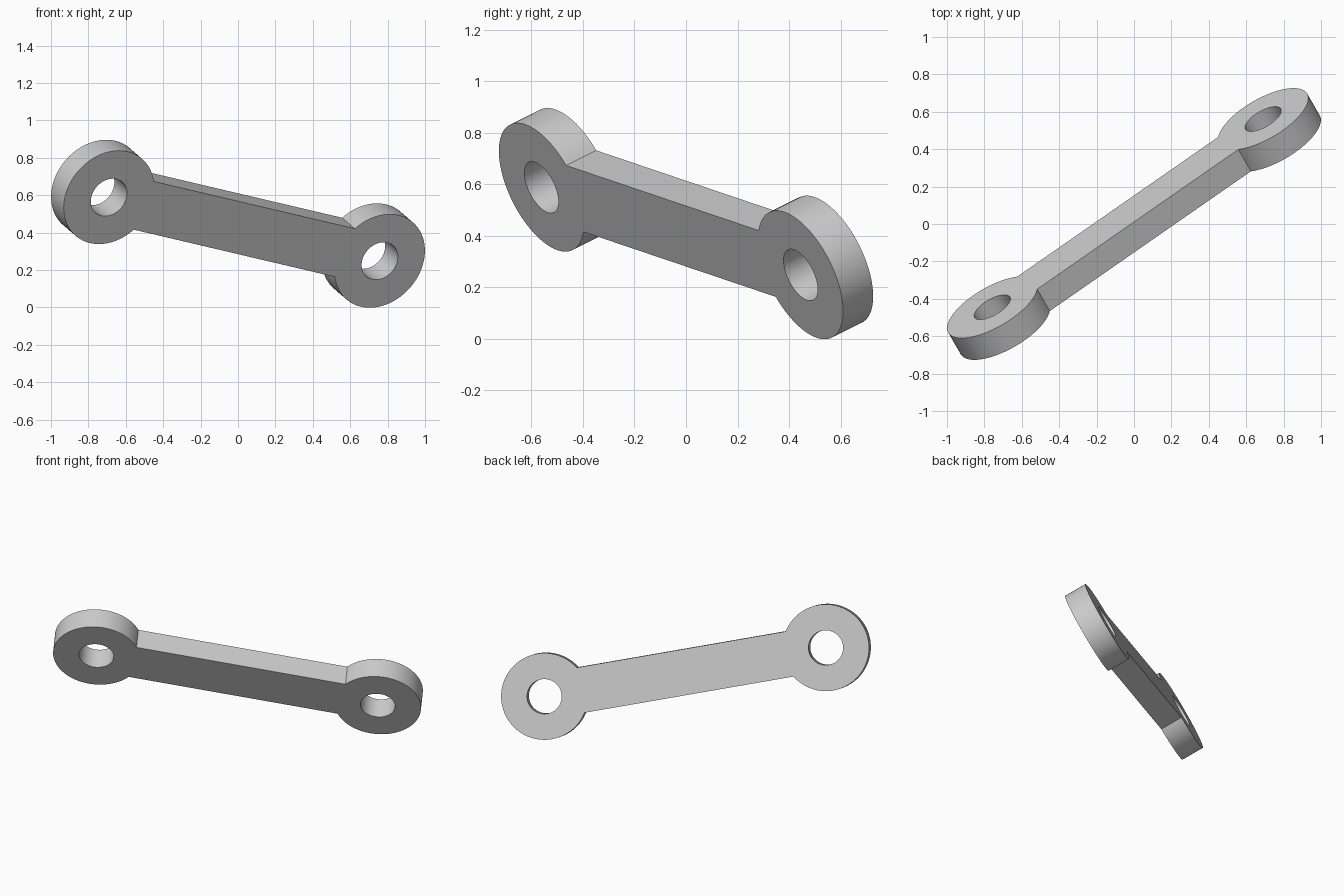
import bpy, bmesh
from math import asin, cos, sin, pi
from mathutils import Matrix, Vector

cube = bpy.data.objects.get("Cube")
if cube:
    bpy.data.objects.remove(cube, do_unlink=True)

EYE_R, HOLE_R = 0.272, 0.109      # ring and bore radii
BAR_W, THICK = 0.287, 0.147       # bar width, plate thickness
HALF_SPAN = Vector((0.724, 0.503, -0.17))   # middle of the link to one eye
STEPS = 72

grey = bpy.data.materials.new("plain grey")
grey.use_nodes = True
grey.diffuse_color = (0.6, 0.6, 0.6, 1)
grey.node_tree.nodes["Principled BSDF"].inputs["Base Color"].default_value = (0.6, 0.6, 0.6, 1)


def arc(cx, radius, start, end, steps):
    """Points of an arc around (cx, 0)."""
    return [(cx + radius * cos(start + (end - start) * i / steps),
             radius * sin(start + (end - start) * i / steps)) for i in range(steps + 1)]


def add_loop(bm, points):
    verts = [bm.verts.new((x, y, -THICK / 2)) for x, y in points]
    for a, b in zip(verts, verts[1:] + verts[:1]):
        bm.edges.new((a, b))


# Outline: two eyes joined by the straight sides of the bar, plus two bores
span = HALF_SPAN.length
gap = asin(BAR_W / 2 / EYE_R)
eye = arc(span, EYE_R, gap - pi, pi - gap, STEPS)
bm = bmesh.new()
add_loop(bm, eye + [(-x, -y) for x, y in eye])
for side in (-1, 1):
    add_loop(bm, arc(side * span, HOLE_R, 0, 2 * pi, STEPS)[:-1])

# Fill the outline and extrude it to the plate thickness
bmesh.ops.triangle_fill(bm, edges=bm.edges[:], use_beauty=True)
top = bmesh.ops.extrude_face_region(bm, geom=bm.faces[:], use_keep_orig=True)
bmesh.ops.translate(bm, vec=(0, 0, THICK),
                    verts=[g for g in top["geom"] if isinstance(g, bmesh.types.BMVert)])
bmesh.ops.recalc_face_normals(bm, faces=bm.faces[:])

# Tilt the link: long axis along the span, flat face along the normal
along = HALF_SPAN.normalized()
normal = Vector((-0.459, 0.795, 0.397))
normal = (normal - along * normal.dot(along)).normalized()
frame = Matrix((along, normal.cross(along), normal)).transposed().to_4x4()
bm.transform(Matrix.Translation((0, 0, 0.4475)) @ frame)

mesh = bpy.data.meshes.new("connecting_link")
bm.to_mesh(mesh)
bm.free()
mesh.materials.append(grey)
link = bpy.data.objects.new("connecting_link", mesh)
bpy.context.collection.objects.link(link)

bpy.ops.object.select_all(action="DESELECT")
link.select_set(True)
bpy.context.view_layer.objects.active = link
bpy.ops.object.shade_smooth_by_angle()
